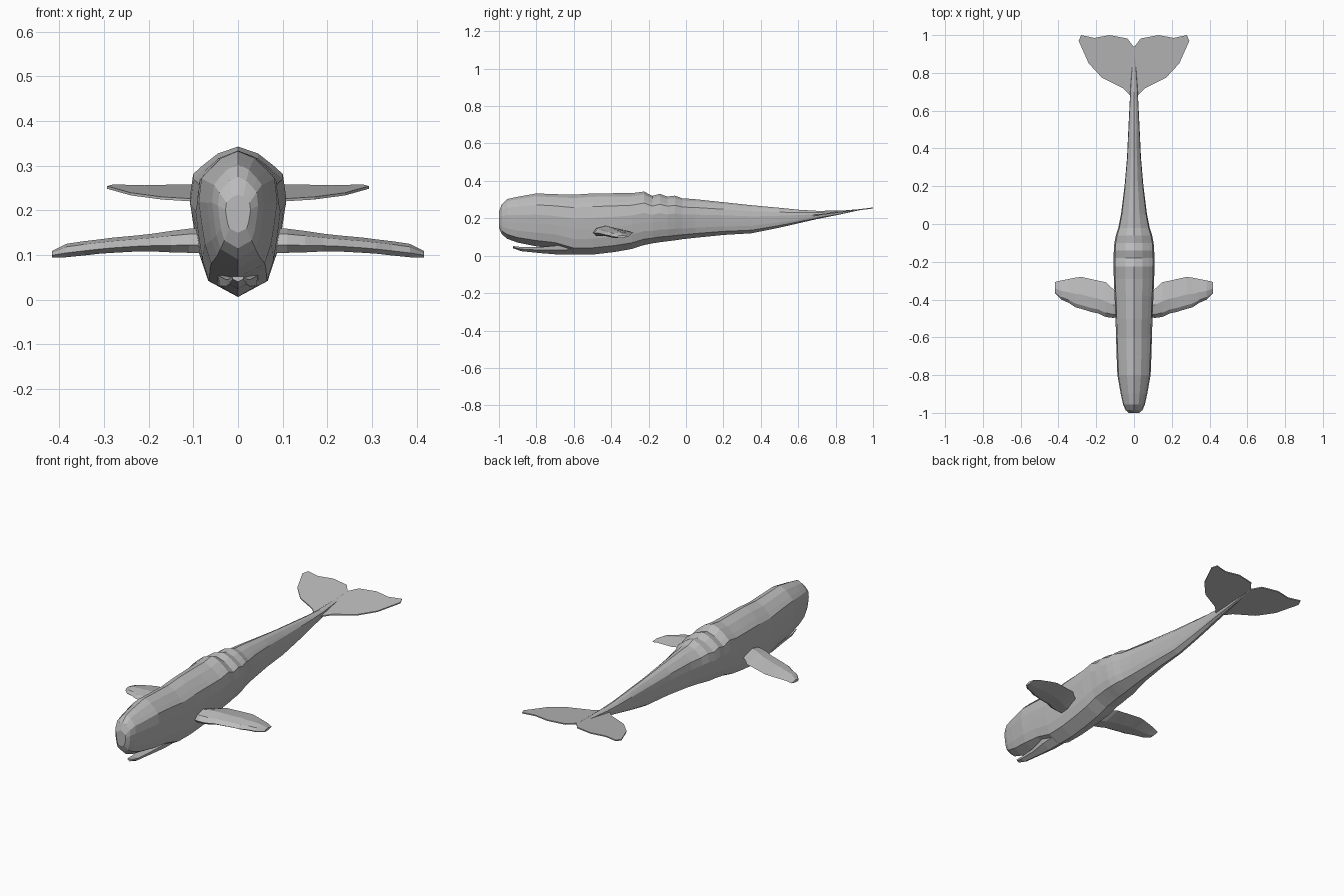
import bpy, bmesh

grey = bpy.data.materials.new("whale grey")
grey.diffuse_color = (0.5, 0.5, 0.5, 1)


def make_object(name, bm):
    bmesh.ops.recalc_face_normals(bm, faces=bm.faces)
    mesh = bpy.data.meshes.new(name)
    bm.to_mesh(mesh)
    bm.free()
    mesh.materials.append(grey)
    ob = bpy.data.objects.new(name, mesh)
    bpy.context.scene.collection.objects.link(ob)
    return ob


def loft(name, rings):
    """Join closed rings of equal length and cap both ends."""
    bm = bmesh.new()
    vr = [[bm.verts.new(p) for p in r] for r in rings]
    n = len(vr[0])
    for a, b in zip(vr, vr[1:]):
        for i in range(n):
            j = (i + 1) % n
            bm.faces.new((a[i], a[j], b[j], b[i]))
    bm.faces.new(vr[0])
    bm.faces.new(vr[-1])
    return make_object(name, bm)


# Body: half cross-section (width fraction, height fraction) and stations
half = [(0, 1), (.42, .945), (.74, .85), (.93, .785), (1, .6),
        (.93, .43), (.84, .26), (.68, .11), (0, 0)]
section = half + [(-x, z) for x, z in reversed(half[1:-1])]
# y, half width, bottom, top
stations = [
    (-1.0, .028, .15, .235), (-.985, .045, .115, .275), (-.955, .058, .09, .303),
    (-.9, .07, .07, .315), (-.8, .088, .05, .333), (-.7, .092, .038, .329),
    (-.6, .095, .006, .326), (-.5, .098, .006, .333), (-.38, .103, .02, .334),
    (-.29, .107, .036, .334), (-.225, .108, .057, .343), (-.18, .108, .066, .32),
    (-.14, .107, .072, .331), (-.1, .104, .077, .316), (-.06, .096, .082, .321),
    (-.02, .083, .088, .307), (.05, .069, .096, .302), (.2, .05, .111, .286),
    (.35, .037, .12, .27), (.5, .03, .15, .256), (.6, .025, .173, .246),
    (.7, .02, .196, .24), (.83, .011, .222, .241), (.94, .002, .246, .25)]
loft("body", [[(w * x, y, lo + (hi - lo) * t) for x, t in section]
              for y, w, lo, hi in stations])

# Lower jaw: slim tapered boat shape
jaw = [(-.925, .013, .04, .052), (-.88, .021, .024, .046), (-.78, .029, .014, .046),
       (-.68, .045, .006, .055), (-.58, .05, .007, .06)]
loft("lower_jaw", [[(-w, y, hi), (w, y, hi), (w * .9, y, (lo + hi) / 2), (0, y, lo),
                    (-w * .9, y, (lo + hi) / 2)] for y, w, lo, hi in jaw])

# Flippers: x, front y, rear y, middle z, half thickness
flipper = [(.07, -.49, -.375, .132, .027), (.11, -.497, -.345, .132, .027),
           (.15, -.492, -.308, .13, .024), (.19, -.473, -.3, .128, .02),
           (.225, -.466, -.292, .126, .018), (.28, -.449, -.28, .122, .017),
           (.31, -.441, -.284, .119, .016), (.345, -.418, -.291, .115, .016),
           (.385, -.4, -.299, .11, .015), (.417, -.368, -.307, .102, .007)]
for side, label in ((1, "right"), (-1, "left")):
    rings = []
    for x, a, b, z, t in flipper:
        c = b - a
        rings.append([(side * x, a, z - t * .35), (side * x, a + c * .12, z + t * .55),
                      (side * x, a + c * .45, z + t), (side * x, b, z + t * .1),
                      (side * x, a + c * .5, z - t * .9), (side * x, a + c * .12, z - t)])
    loft(label + "_flipper", rings)

# Flukes: thin plates rising towards the trailing edge
outline = [(0, .66), (.02, .68), (.06, .72), (.17, .775), (.24, .85), (.293, .97),
           (.28, 1.0), (.21, .985), (.13, 1.0), (.035, .982), (0, .935)]
for side, label in ((1, "right"), (-1, "left")):
    rings = [[(side * x, y, .213 + (y - .66) * .124 + dz) for x, y in outline]
             for dz in (-.003, .003)]
    loft(label + "_fluke", rings)
